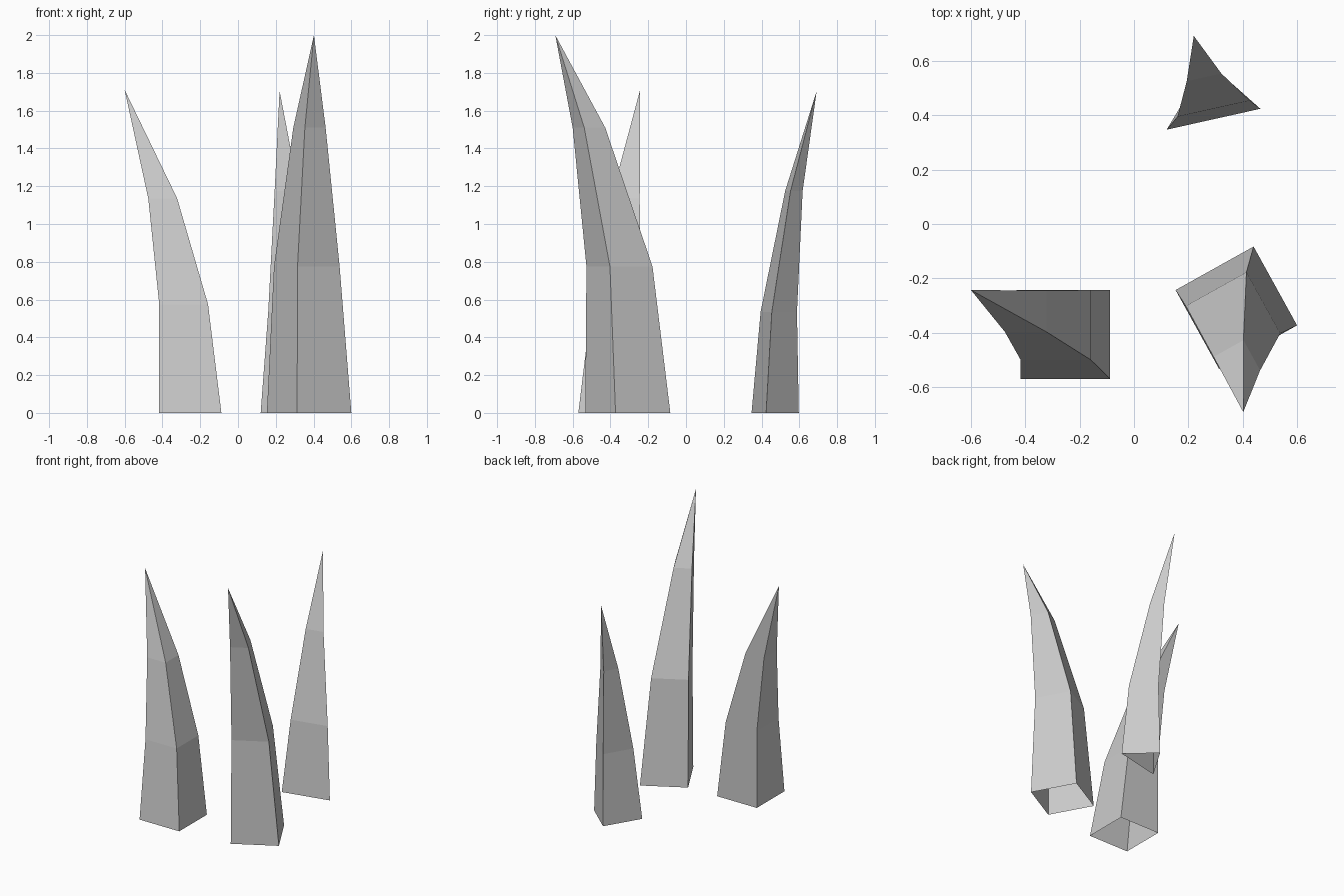
import bpy
import bmesh
from mathutils import Vector

default = bpy.data.objects.get("Cube")
if default:
    bpy.data.objects.remove(default, do_unlink=True)

grey = bpy.data.materials.new("stone_grey")
grey.use_nodes = True
colour = (0.6, 0.6, 0.6, 1)
grey.diffuse_color = colour
grey.node_tree.nodes["Principled BSDF"].inputs["Base Color"].default_value = colour


def spike(name, base, rings, tip):
    """Open-bottomed spike: base outline (counter-clockwise), then rings given
    as (scale, first corner x, y, z), closed to a point at the tip."""
    bm = bmesh.new()
    start = Vector(base[0])
    loops = []
    for scale, x, y, z in [(1, *base[0], 0)] + rings:
        loop = []
        for corner in base:
            p = Vector((x, y)) + (Vector(corner) - start) * scale
            loop.append(bm.verts.new((p.x, p.y, z)))
        loops.append(loop)
    top = bm.verts.new(tip)
    n = len(base)
    for low, high in zip(loops, loops[1:]):
        for i in range(n):
            j = (i + 1) % n
            bm.faces.new((low[i], low[j], high[j], high[i]))
    for i in range(n):
        bm.faces.new((loops[-1][i], loops[-1][(i + 1) % n], top))
    mesh = bpy.data.meshes.new(name)
    bm.to_mesh(mesh)
    bm.free()
    mesh.materials.append(grey)
    obj = bpy.data.objects.new(name, mesh)
    bpy.context.collection.objects.link(obj)
    return obj


# Square spike on the right, leaning outwards
spike("right_spike",
      [(-0.417, -0.57), (-0.088, -0.57), (-0.088, -0.243), (-0.417, -0.243)],
      [(0.785, -0.417, -0.5, 0.575), (0.465, -0.475, -0.397, 1.135)],
      (-0.6, -0.243, 1.71))

# Tall turned square spike on the left, leaning forwards
spike("tall_left_spike",
      [(0.313, -0.533), (0.6, -0.373), (0.44, -0.083), (0.153, -0.243)],
      [(0.777, 0.315, -0.527, 0.775), (0.383, 0.354, -0.6, 1.51)],
      (0.402, -0.692, 2.0))

# Slim three-sided spike at the back
spike("back_spike",
      [(0.12, 0.347), (0.465, 0.424), (0.27, 0.597)],
      [(0.77, 0.16, 0.395, 0.535), (0.37, 0.194, 0.525, 1.175)],
      (0.22, 0.692, 1.705))
